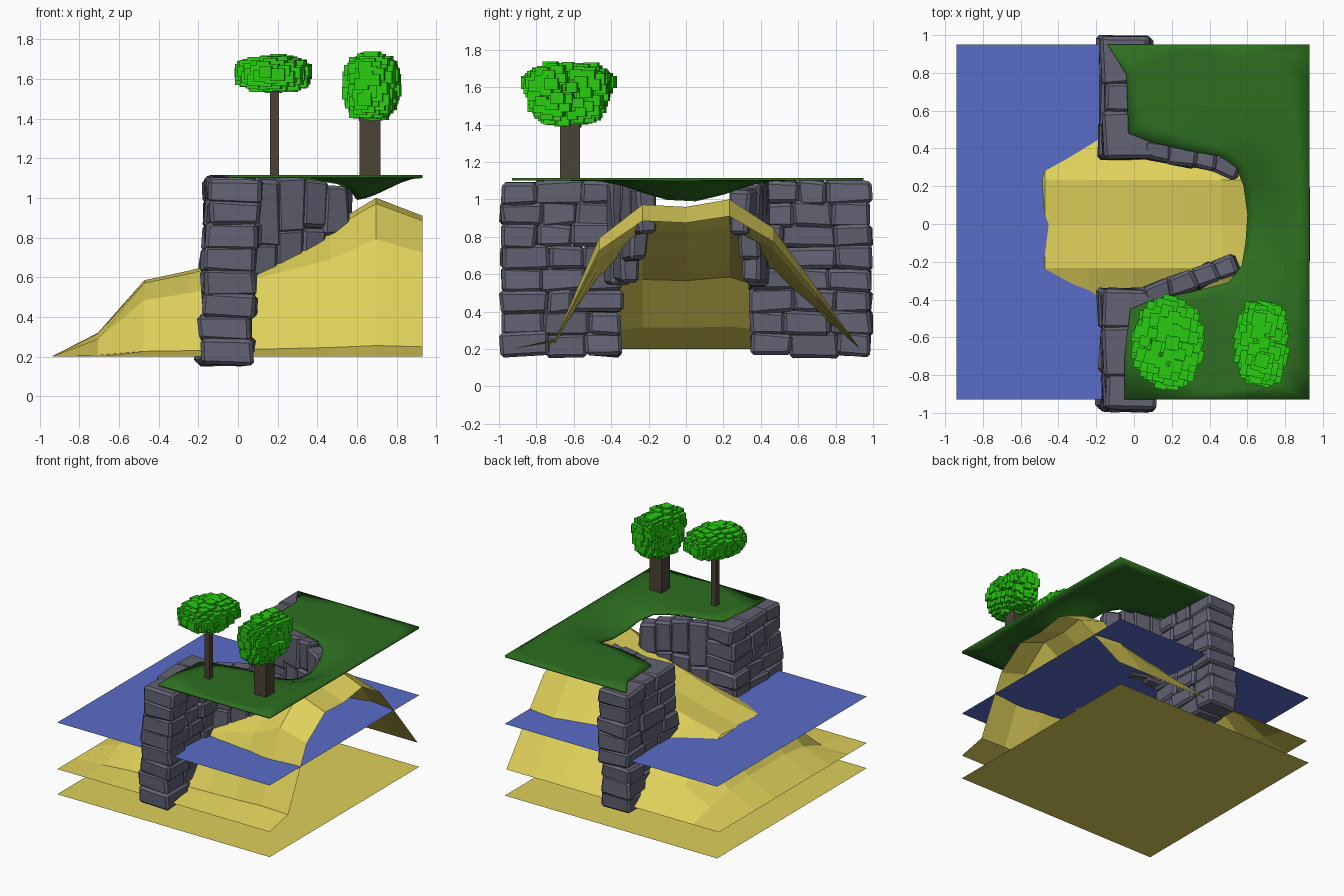
import bpy, bmesh, math, random
from mathutils import Matrix, Vector

if "Cube" in bpy.data.objects:
    bpy.data.objects.remove(bpy.data.objects["Cube"])

random.seed(4)


def material(name, rgb):
    m = bpy.data.materials.new(name)
    lin = [(c / 255 / 12.92) if c < 11 else ((c / 255 + 0.055) / 1.055) ** 2.4 for c in rgb]
    m.diffuse_color = (*lin, 1)
    m.use_nodes = True
    m.node_tree.nodes["Principled BSDF"].inputs["Base Color"].default_value = m.diffuse_color
    return m


SAND = material("sand", (222, 208, 90))
WATER = material("water", (88, 108, 200))
GRASS = material("grass", (45, 110, 32))
ROCK = material("rock", (98, 98, 115))
LEAF = material("leaf", (40, 205, 16))
BARK = material("bark", (75, 66, 54))


def finish(bm, name, mat, recalc=True):
    if recalc:
        bmesh.ops.recalc_face_normals(bm, faces=bm.faces)
    me = bpy.data.meshes.new(name)
    bm.to_mesh(me)
    bm.free()
    me.materials.append(mat)
    ob = bpy.data.objects.new(name, me)
    bpy.context.collection.objects.link(ob)
    return ob


def sheet(name, mat, rows):
    """Quad surface through a list of equal-length point rows."""
    bm = bmesh.new()
    vs = [[bm.verts.new(p) for p in r] for r in rows]
    for a, b in zip(vs, vs[1:]):
        for i in range(len(a) - 1):
            bm.faces.new((a[i], b[i], b[i + 1], a[i + 1]))
    bm.normal_update()
    if sum(f.normal.z for f in bm.faces) < 0:
        bmesh.ops.reverse_faces(bm, faces=bm.faces)
    return finish(bm, name, mat, recalc=False)


def box(bm, c, size, rot=0, jitter=0):
    m = Matrix.Translation(c) @ Matrix.Rotation(rot, 4, 'Z') @ Matrix.Diagonal((*size, 1))
    for v in bmesh.ops.create_cube(bm, size=1, matrix=m)["verts"]:
        v.co += Vector([random.uniform(-jitter, jitter) for _ in range(3)])


X0, X1, Y0, Y1 = -0.94, 0.93, -0.93, 0.95

# flat base and water plane
for name, mat, z in (("sea_floor_base", SAND, 0.0), ("water", WATER, 0.57)):
    sheet(name, mat, [[(X0, Y0, z), (X0, Y1, z)], [(X1, Y0, z), (X1, Y1, z)]])

# sand hill: lengthwise heights times a cross profile
ridge = [0.2, 0.32, 0.585, 0.635, 0.70, 0.78, 0.86, 1.0, 0.91]
cross = [0, 0.07, 0.74, 0.965, 0.95, 1.0, 0.81, 0.41, 0]
sheet("sand_hill", SAND, [
    [(X0 + (X1 - X0) * i / 8, Y0 + (0.93 - Y0) * j / 8, 0.2 + (h - 0.2) * q)
     for j, q in enumerate(cross)] for i, h in enumerate(ridge)])

# grass plateau: inlet outline bridged to the outer border, dipping at the inlet head
inlet = [(-.14, .95), (-.04, .79), (-.03, .48), (.1, .43), (.3, .385), (.45, .36),
         (.54, .3), (.58, .2), (.6, .05), (.59, -.1), (.57, -.22), (.5, -.31),
         (.3, -.36), (.1, -.4), (-.02, -.45), (-.05, -.7), (-.05, -.93)]
border = [(.1, .95), (.35, .95), (.6, .95), (.93, .95), (.93, .75), (.93, .55),
          (.93, .4), (.93, .24), (.93, .06), (.93, -.1), (.93, -.25), (.93, -.42),
          (.93, -.6), (.93, -.8), (.93, -.93), (.5, -.93), (.2, -.93)]


def grass_point(a, b, t):
    x, y = a[0] + (b[0] - a[0]) * t, a[1] + (b[1] - a[1]) * t
    k = max(0, 1 - math.hypot((x - 0.58) / 0.34, y / 0.5))
    return (x, y, 1.115 - 0.115 * k * k * (3 - 2 * k))


grass = sheet("grass_plateau", GRASS, [
    [grass_point(a, b, t) for a, b in zip(inlet, border)]
    for t in (0, 0.12, 0.28, 0.46, 0.66, 0.84, 1)])
sol = grass.modifiers.new("thickness", 'SOLIDIFY')
sol.thickness = 0.015
sol.offset = -1
bpy.context.view_layer.objects.active = grass
grass.select_set(True)
bpy.ops.object.shade_smooth_by_angle(angle=math.radians(30))


def chip_edges(ob):
    bev = ob.modifiers.new("chipped_edges", 'BEVEL')
    bev.width = 0.018
    bev.segments = 1


# stone cliff walls, one on each side of the inlet
COURSES = 8
for side, label in ((-1, "front"), (1, "back")):
    bm = bmesh.new()
    ch = (1.095 - 0.165) / COURSES
    for c in range(COURSES):
        z = 0.165 + ch * (c + 0.5)
        cuts = [0.35, 0.56 + random.uniform(-.05, .05),
                0.78 + random.uniform(-.05, .05), 0.985]
        for k, (a, b) in enumerate(zip(cuts, cuts[1:])):
            cx = -0.065 + 0.035 * c / (COURSES - 1) + random.uniform(-.015, .015)
            thick = (0.28, 0.25, 0.26)[k]
            box(bm, (cx, side * (a + b) / 2, z),
                (thick, b - a + 0.01, ch + 0.012), random.uniform(-.05, .05), 0.012)
    chip_edges(finish(bm, label + "_cliff_wall", ROCK))

# tapering stone arms that line the inlet
arms = {
    "front": [(.06, -.385), (.19, -.345), (.32, -.30), (.43, -.25), (.54, -.205)],
    "back": [(.06, .395), (.19, .375), (.32, .35), (.43, .335), (.55, .285)],
}
bottoms = [0.54, 0.57, 0.68, 0.82]
tops = [1.09, 1.1, 1.09, 1.05]
for label, path in arms.items():
    bm = bmesh.new()
    for i, (p, q) in enumerate(zip(path, path[1:])):
        n = 1 if i == 3 else 2
        split = random.uniform(0.35, 0.55)
        levels = [0, 1] if n == 1 else [0, split, 1]
        for a, b in zip(levels, levels[1:]):
            lo = bottoms[i] + (tops[i] - bottoms[i]) * a
            hi = bottoms[i] + (tops[i] - bottoms[i]) * b
            box(bm, ((p[0] + q[0]) / 2, (p[1] + q[1]) / 2, (lo + hi) / 2),
                (math.dist(p, q) + 0.015, 0.11, hi - lo + 0.012),
                math.atan2(q[1] - p[1], q[0] - p[0]), 0.014)
    chip_edges(finish(bm, label + "_inlet_rocks", ROCK))


# trees: square trunks with crowns of small cubes
def trunk(name, x, y, w, top):
    bm = bmesh.new()
    box(bm, (x, y, (1.1 + top) / 2), (w, w, top - 1.1))
    finish(bm, name, BARK)


def crown(name, centre, radii, count, power, flare):
    bm = bmesh.new()
    for i in range(count):
        nz = 1 - 2 * (i + 0.5) / count
        r, a = math.sqrt(1 - nz * nz), i * 2.39996
        ny, nx = r * math.sin(a), r * math.cos(a)
        ny, nz = (math.copysign(abs(v) ** power, v) for v in (ny, nz))
        s = random.uniform(0.055, 0.075)
        p = Vector((nx * radii[0], ny * radii[1] * (1 + flare * nz), nz * radii[2]))
        box(bm, Vector(centre) + p * random.uniform(0.92, 1.03), (s, s, s * 0.85),
            -0.2 + random.uniform(-.08, .08))
    finish(bm, name, LEAF)


trunk("tall_tree_trunk", 0.185, -0.63, 0.045, 1.58)
crown("tall_tree_crown", (0.18, -0.63, 1.625), (0.165, 0.215, 0.07), 110, 0.9, 0)
trunk("stout_tree_trunk", 0.665, -0.62, 0.105, 1.42)
crown("stout_tree_crown", (0.675, -0.63, 1.56), (0.11, 0.195, 0.148), 130, 0.7, 0.17)
